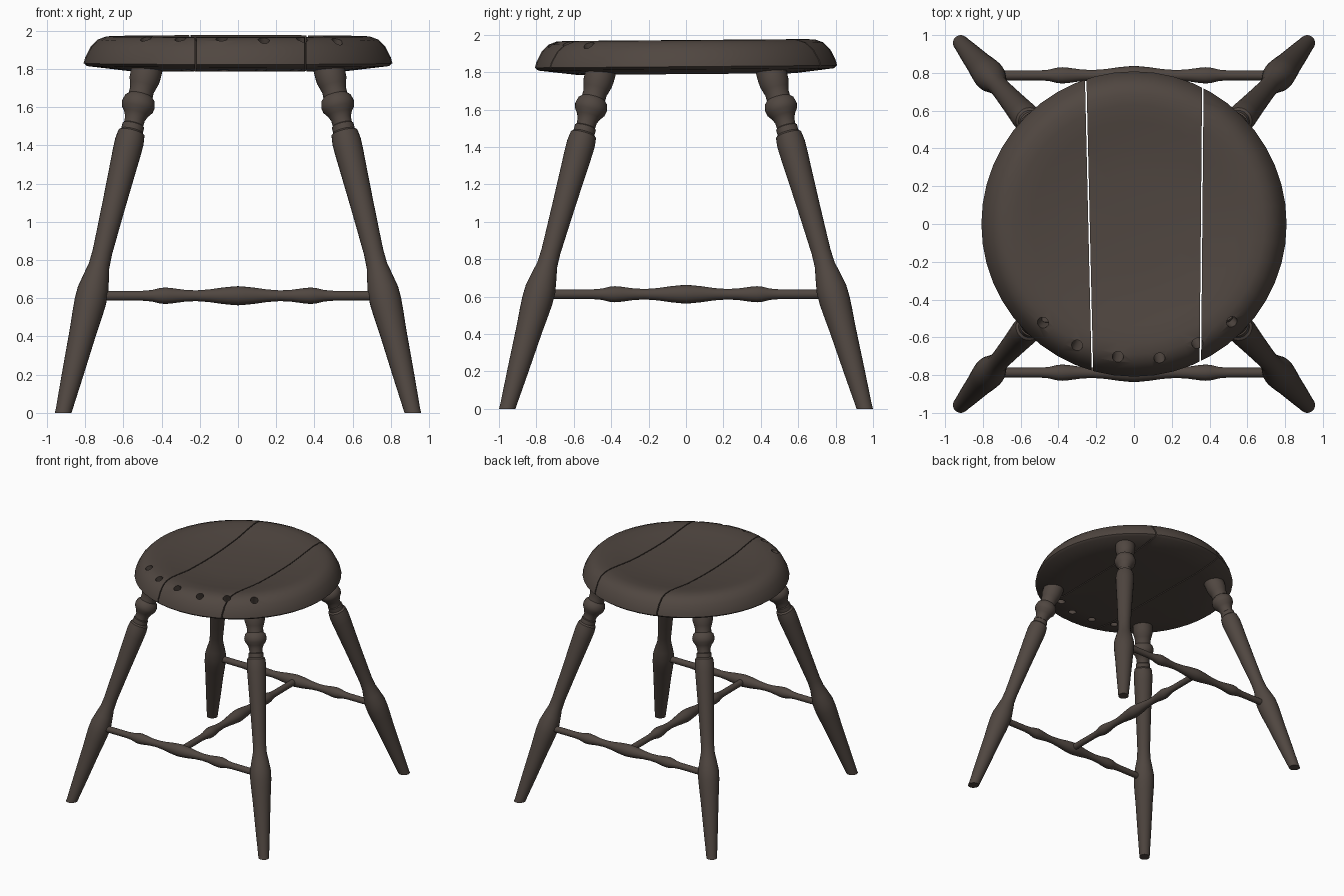
import bpy, bmesh, math
from mathutils import Vector, Matrix

cube = bpy.data.objects.get("Cube")
if cube:
    bpy.data.objects.remove(cube, do_unlink=True)

wood = bpy.data.materials.new("dark brown wood")
wood.use_nodes = True
colour = (0.08, 0.062, 0.052, 1)
wood.diffuse_color = colour
wood.node_tree.nodes["Principled BSDF"].inputs["Base Color"].default_value = colour


def lathe(profile, sides):
    """Closed turned solid about z from (radius, height) points."""
    bm = bmesh.new()
    rings = []
    for r, z in profile:
        if r == 0:
            rings.append([bm.verts.new((0, 0, z))] * sides)
        else:
            rings.append([bm.verts.new((r * math.cos(a), r * math.sin(a), z))
                          for a in (math.tau * i / sides for i in range(sides))])
    for low, high in zip(rings, rings[1:]):
        for i in range(sides):
            j = (i + 1) % sides
            quad = list(dict.fromkeys((low[i], low[j], high[j], high[i])))
            bm.faces.new(quad)
    bmesh.ops.recalc_face_normals(bm, faces=bm.faces)
    return bm


def cut(bm, point, normal):
    """Remove everything on the normal's side of a plane and cap the cut."""
    res = bmesh.ops.bisect_plane(bm, geom=bm.verts[:] + bm.edges[:] + bm.faces[:],
                                 plane_co=point, plane_no=normal, clear_outer=True)
    edges = [e for e in res["geom_cut"] if isinstance(e, bmesh.types.BMEdge)]
    bmesh.ops.holes_fill(bm, edges=edges, sides=0)
    bmesh.ops.recalc_face_normals(bm, faces=bm.faces)


def make(name, bm):
    mesh = bpy.data.meshes.new(name)
    bm.to_mesh(mesh)
    bm.free()
    mesh.materials.append(wood)
    obj = bpy.data.objects.new(name, mesh)
    bpy.context.collection.objects.link(obj)
    return obj


def activate(obj):
    bpy.ops.object.select_all(action="DESELECT")
    obj.select_set(True)
    bpy.context.view_layer.objects.active = obj


def smooth(obj):
    activate(obj)
    bpy.ops.object.shade_smooth_by_angle(angle=math.radians(35))


# Spindle holes along the front rim, leaning outward
drill = bmesh.new()
for x, y in ((-.48, -.52), (-.3, -.64), (-.085, -.7), (.135, -.71), (.335, -.63), (.52, -.52)):
    top = Vector((x, y, 1.95))
    axis = Vector((x, y, 0)).normalized() * 0.45 + Vector((0, 0, 1))
    bmesh.ops.create_cone(drill, cap_ends=True, segments=16, radius1=.03, radius2=.03, depth=.6,
                          matrix=Matrix.Translation(top) @ axis.to_track_quat("Z", "Y").to_matrix().to_4x4())
cutter = make("hole_cutter", drill)
cutter.hide_render = True

# Dished seat of three planks
seat_profile = [(0, 1.79), (.58, 1.79), (.79, 1.815), (.808, 1.83), (.8, 1.86), (.772, 1.915),
                (.735, 1.953), (.69, 1.97), (.63, 1.972), (.54, 1.96), (.42, 1.94), (.25, 1.927), (0, 1.924)]
gap = 0.004
seams = [(Vector((-.238, 0, 0)), Vector((1, .023, 0)).normalized()),
         (Vector((.358, 0, 0)), Vector((1, -.009, 0)).normalized())]
for name, left_seam, right_seam in (("seat_plank_right", None, seams[0]),
                                    ("seat_plank_middle", seams[0], seams[1]),
                                    ("seat_plank_left", seams[1], None)):
    bm = lathe(seat_profile, 48)
    for v in bm.verts:
        v.co.z += v.co.y * 0.008
    if left_seam:
        cut(bm, left_seam[0] + left_seam[1] * gap, -left_seam[1])
    if right_seam:
        cut(bm, right_seam[0] - right_seam[1] * gap, right_seam[1])
    plank = make(name, bm)
    mod = plank.modifiers.new("holes", "BOOLEAN")
    mod.operation = "DIFFERENCE"
    mod.solver = "EXACT"
    mod.object = cutter
    activate(plank)
    bpy.ops.object.modifier_apply(modifier=mod.name)
    smooth(plank)
bpy.data.objects.remove(cutter, do_unlink=True)

# Four splayed turned legs
leg_profile = [(0, -.06), (.041, -.06), (.043, .02), (.056, .2), (.071, .43), (.079, .52), (.083, .58),
               (.082, .64), (.068, .71), (.055, .77), (.052, .84), (.056, .95), (.062, 1.1), (.069, 1.25),
               (.075, 1.37), (.076, 1.42), (.07, 1.465), (.058, 1.475), (.058, 1.505), (.051, 1.51),
               (.053, 1.54), (.064, 1.565), (.083, 1.59), (.088, 1.615), (.08, 1.645), (.064, 1.66),
               (.064, 1.69), (.07, 1.71), (.079, 1.74), (.081, 1.77), (.081, 1.85), (0, 1.85)]
for sx, side in ((1, "left"), (-1, "right")):
    for sy, end in ((-1, "front"), (1, "back")):
        axis = Vector((-.244 * sx, -.278 * sy, 1))
        bm = lathe([(r, z * axis.length) for r, z in leg_profile], 24)
        bm.transform(Matrix.Translation((.915 * sx, .956 * sy, 0))
                     @ axis.to_track_quat("Z", "Y").to_matrix().to_4x4())
        cut(bm, Vector((0, 0, 0)), Vector((0, 0, -1)))
        smooth(make(f"{end}_{side}_leg", bm))

# Turned stretchers: front, back and one joining them
half = [(0, .77), (.026, .77), (.026, .5), (.03, .45), (.04, .41), (.043, .38), (.04, .345),
        (.031, .28), (.028, .22), (.033, .15), (.043, .08), (.048, .03)]
bar_profile = [(r, -d) for r, d in half] + [(.05, 0)] + [(r, d) for r, d in reversed(half)]
along_x = Matrix.Rotation(math.pi / 2, 4, "Y")
along_y = Matrix.Rotation(math.pi / 2, 4, "X")
for name, y, turn in (("front_stretcher", -.787, along_x), ("back_stretcher", .787, along_x),
                      ("middle_stretcher", 0, along_y)):
    bm = lathe(bar_profile, 20)
    bm.transform(Matrix.Translation((0, y, .613)) @ turn)
    smooth(make(name, bm))
